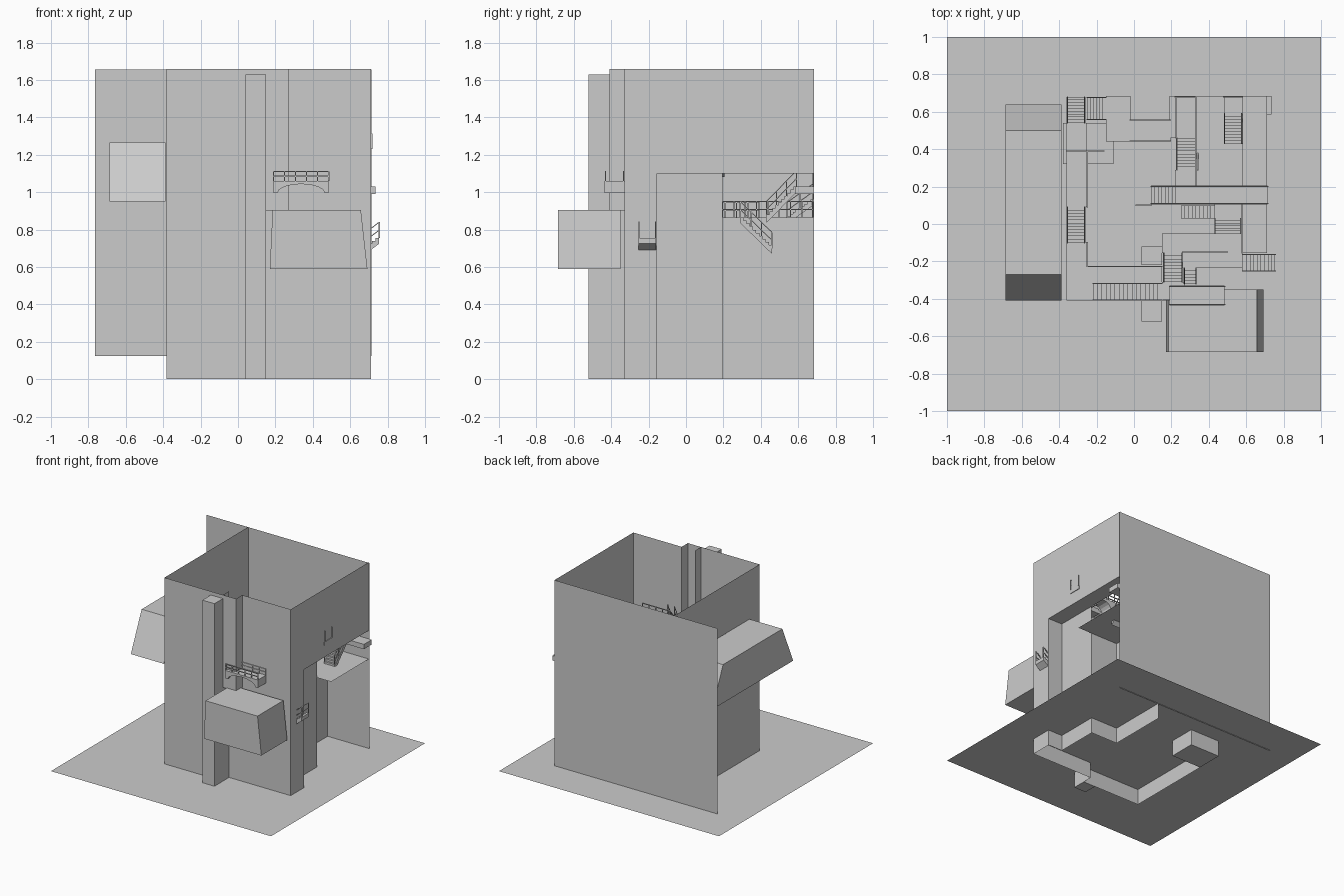
import bpy, math

if "Cube" in bpy.data.objects:
    bpy.data.objects.remove(bpy.data.objects["Cube"])

G = 0.13  # ground level


def mesh(name, verts, faces):
    me = bpy.data.meshes.new(name)
    me.from_pydata(verts, [], faces)
    ob = bpy.data.objects.new(name, me)
    bpy.context.collection.objects.link(ob)
    return ob


def wall(name, path, z0, z1):
    """Single-sheet wall following a plan path."""
    n = len(path)
    verts = [(x, y, z) for z in (z0, z1) for x, y in path]
    return mesh(name, verts, [(i, i + 1, n + i + 1, n + i) for i in range(n - 1)])


def prism(name, prof, axis, b0, b1):
    """Closed profile (a, z) extruded across b; axis is the direction of a."""
    n = len(prof)
    put = (lambda a, b, z: (a, b, z)) if axis == 'x' else (lambda a, b, z: (b, a, z))
    verts = [put(a, b, z) for b in (b0, b1) for a, z in prof]
    faces = [(i, (i + 1) % n, n + (i + 1) % n, n + i) for i in range(n)]
    faces += [tuple(range(n))[::-1], tuple(range(n, 2 * n))]
    ob = mesh(name, verts, faces)
    import bmesh
    bm = bmesh.new()
    bm.from_mesh(ob.data)
    bmesh.ops.recalc_face_normals(bm, faces=bm.faces)
    bm.to_mesh(ob.data)
    bm.free()
    return ob


def box(name, x0, x1, y0, y1, z0, z1):
    return prism(name, [(x0, z0), (x1, z0), (x1, z1), (x0, z1)], 'x', y0, y1)


def rail(name, axis, b, a0, z0, a1, z1, h=0.085, r=0.003):
    """Posts, a top rail and a middle rail, level or sloped."""
    n = max(1, round(abs(a1 - a0) / 0.06))
    for i in range(n + 1):
        t = i / n
        a, z = a0 + (a1 - a0) * t, z0 + (z1 - z0) * t
        prism(name + "_post", [(a - r, z), (a + r, z), (a + r, z + h), (a - r, z + h)], axis, b - r, b + r)
    for k in (h, h * 0.5):
        prism(name + "_bar", [(a0, z0 + k - r), (a1, z1 + k - r), (a1, z1 + k + r), (a0, z0 + k + r)], axis, b - r, b + r)


def stair(name, axis, a0, z0, a1, z1, b0, b1, n=9, rails=True):
    """Stepped flight with a sloping underside, running along a."""
    da, dz = (a1 - a0) / n, (z1 - z0) / n
    prof = [(a0, z0 - 0.03)]
    for i in range(n):
        prof += [(a0 + i * da, z0 + (i + 1) * dz), (a0 + (i + 1) * da, z0 + (i + 1) * dz)]
    prof.append((a1, z1 - 0.03))
    prism(name, prof, axis, b0, b1)
    if rails:
        for b in (b0 + 0.004, b1 - 0.004):
            rail(name + "_rail", axis, b, a0, z0, a1, z1)


def arch_bridge(name, x0, x1, y0, y1, z, drop, arches=2, rail_h=0.085):
    """Deck whose underside is scalloped into arches."""
    prof = [(x0, z), (x1, z)]
    w = (x1 - x0) / arches
    for k in range(arches):
        c = x1 - (k + 0.5) * w
        prof.append((x1 - k * w, z - drop))
        for i in range(9):
            t = math.pi * i / 8
            prof.append((c + 0.43 * w * math.cos(t), z - drop + 0.75 * drop * math.sin(t)))
    prof.append((x0, z - drop))
    prism(name, prof, 'x', y0, y1)
    for y in (y0 + 0.004, y1 - 0.004):
        rail(name + "_rail", 'x', y, x0, z, x1, z, rail_h)


# Ground sheet and wide back wall
mesh("ground", [(-1, -1, G), (1, -1, G), (1, 1, G), (-1, 1, G)], [(0, 1, 2, 3)])
wall("back_wall", [(-0.765, 0.685), (0.715, 0.685)], 0.125, 1.655)

# Tower shell
wall("left_wall", [(-0.382, 0.685), (-0.382, -0.41)], G, 1.66)
wall("left_footing", [(-0.382, 0.33), (-0.382, -0.41)], 0, G)
wall("front_wall", [(-0.382, -0.41), (0.15, -0.41), (0.15, -0.33)], 0, 1.66)
wall("front_right_wall", [(0.15, -0.33), (0.71, -0.33), (0.71, -0.155), (0.58, -0.155)], 0, 0.94)
wall("front_bay", [(0.15, -0.41), (0.27, -0.41), (0.27, -0.33)], 0.94, 1.66)
mesh("bay_floor", [(0.15, -0.41, 0.94), (0.27, -0.41, 0.94), (0.27, -0.33, 0.94), (0.15, -0.33, 0.94)], [(0, 1, 2, 3)])
wall("front_upper_wall", [(0.27, -0.33), (0.71, -0.33), (0.71, -0.155)], 0.94, 1.66)
wall("right_upper_wall", [(0.71, -0.155), (0.71, 0.685)], 1.1, 1.66)
wall("recess_end_wall", [(0.71, -0.155), (0.58, -0.155)], 0.94, 1.1)
wall("recess_wall", [(0.58, -0.155), (0.58, 0.195)], 0, 1.1)
wall("lower_recess_wall", [(0.58, 0.195), (0.335, 0.195), (0.335, 0.685)], 0, 0.865)
mesh("recess_ceiling", [(0.58, -0.155, 1.1), (0.71, -0.155, 1.1), (0.71, 0.685, 1.1), (0.58, 0.685, 1.1)], [(0, 1, 2, 3)])
mesh("recess_balcony_floor", [(0.335, 0.195, 0.865), (0.71, 0.195, 0.865), (0.71, 0.685, 0.865), (0.335, 0.685, 0.865)], [(0, 1, 2, 3)])

# Pilaster and corner pier
box("pilaster", 0.04, 0.15, -0.52, -0.41, 0, 1.63)
box("corner_pier", -0.38, -0.11, 0.32, 0.54, 0, 0.35)

# Tapered hanging rooms: one on the left, one on the front
prism("left_bay_room", [(-0.41, 0.95), (0.64, 0.95), (0.5, 1.265), (-0.27, 1.265)], 'y', -0.687, -0.388)
prism("front_bay_room", [(0.17, 0.59), (0.692, 0.59), (0.657, 0.905), (0.185, 0.905)], 'x', -0.685, -0.35)

# Front arched balcony
arch_bridge("front_balcony", 0.19, 0.485, -0.435, -0.33, 1.06, 0.065, 1, 0.05)

# Galleries and landings: x0, x1, y0, y1, z
landings = {
    "left_gallery": (-0.36, -0.25, -0.23, -0.1, 0.76),
    "left_upper_gallery": (-0.36, -0.25, 0.09, 0.54, 0.86),
    "front_gallery": (-0.36, -0.22, -0.41, -0.23, 0.76),
    "front_walk": (-0.25, 0.15, -0.315, -0.225, 0.76),
    "back_landing": (-0.15, -0.02, 0.44, 0.685, 0.77),
    "stair_landing": (0.19, 0.33, 0.46, 0.685, 0.70),
    "bay_landing": (0.15, 0.27, -0.41, -0.31, 0.94),
    "upper_platform": (0.15, 0.575, -0.155, -0.05, 1.12),
    "upper_walk": (0.26, 0.58, -0.235, -0.155, 1.12),
    "small_landing": (0.04, 0.15, -0.22, -0.12, 0.86),
    "turn_landing": (0.43, 0.575, 0.03, 0.105, 1.17),
    "inner_landing": (0.22, 0.335, 0.195, 0.29, 0.865),
    "right_high_landing": (0.48, 0.735, 0.585, 0.685, 1.03),
}
for name, (x0, x1, y0, y1, z) in landings.items():
    box(name, x0, x1, y0, y1, z - 0.04, z)

# Arched bridge across the tower with short flights at both ends
arch_bridge("cross_bridge", 0.24, 0.54, 0.105, 0.205, 1.21, 0.08, 2)
stair("bridge_west_flight", 'x', 0.09, 1.11, 0.24, 1.21, 0.105, 0.205, 8)
stair("bridge_east_flight", 'x', 0.715, 1.23, 0.54, 1.21, 0.105, 0.205, 8)

# Flights of stairs
stair("back_left_flight", 'y', 0.54, 0.86, 0.68, 0.96, -0.36, -0.26, 9)
stair("back_corner_flight", 'x', -0.25, 0.86, -0.15, 0.77, 0.555, 0.68, 6)
stair("back_mid_flight", 'x', -0.02, 0.77, 0.195, 0.70, 0.44, 0.56, 11)
stair("inner_flight", 'y', 0.46, 0.70, 0.29, 0.865, 0.225, 0.345, 10)
stair("balcony_flight", 'y', 0.43, 0.865, 0.59, 1.03, 0.48, 0.58, 10)
stair("left_flight", 'y', -0.1, 0.76, 0.09, 0.86, -0.36, -0.26, 11)
stair("front_flight", 'x', -0.22, 0.76, 0.15, 0.94, -0.41, -0.315, 16)
stair("platform_flight", 'y', -0.31, 0.94, -0.155, 1.12, 0.155, 0.26, 9)
stair("side_flight", 'y', -0.32, 0.94, -0.235, 1.12, 0.265, 0.335, 5)
stair("turn_flight", 'y', -0.05, 1.12, 0.03, 1.17, 0.43, 0.575, 6)
stair("bridge_side_flight", 'x', 0.43, 1.17, 0.25, 1.09, 0.03, 0.1, 9, False)
stair("outside_flight", 'x', 0.58, 0.62, 0.755, 0.755, -0.255, -0.16, 9)

# Gallery railings: axis, fixed coordinate, start, end, level
for axis, b, a0, a1, z in [('y', -0.25, -0.225, -0.1, 0.76), ('y', -0.25, 0.09, 0.39, 0.86),
                           ('x', -0.228, -0.25, 0.15, 0.76), ('x', -0.405, 0.16, 0.26, 0.94),
                           ('x', -0.15, 0.26, 0.5, 1.12), ('y', 0.225, 0.46, 0.68, 0.70),
                           ('y', 0.33, 0.195, 0.68, 0.865), ('x', 0.1, 0.01, 0.09, 1.11),
                           ('x', 0.68, 0.22, 0.33, 0.70), ('x', 0.68, 0.48, 0.58, 1.03),
                           ('x', 0.39, -0.36, -0.16, 0.86)]:
    rail("gallery_rail", axis, b, a0, z, a1, z)
